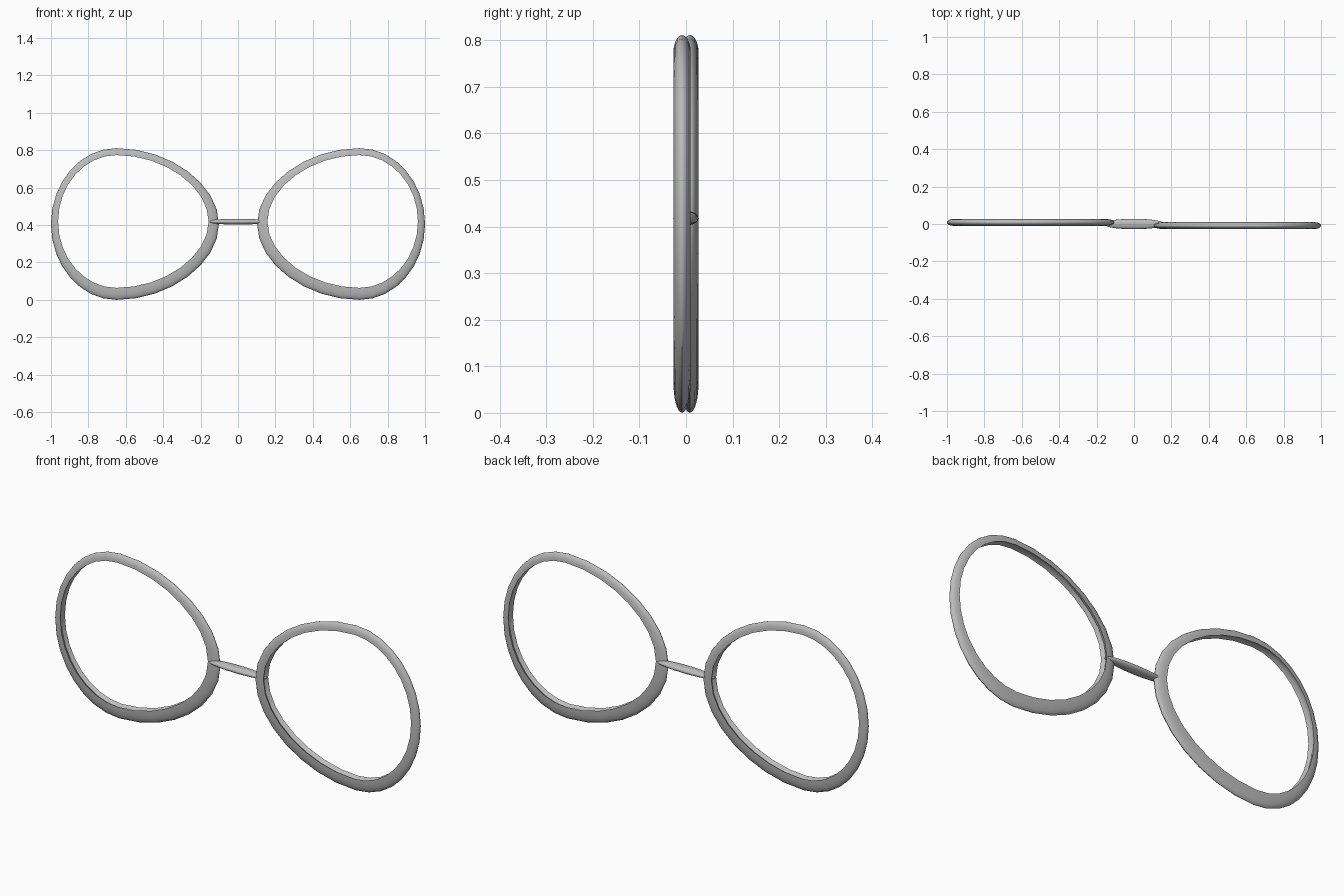
import bpy, bmesh, math
from mathutils import Vector
from mathutils.geometry import interpolate_bezier

cube = bpy.data.objects.get("Cube")
if cube:
    bpy.data.objects.remove(cube, do_unlink=True)

metal = bpy.data.materials.new("grey_metal")
metal.use_nodes = True
grey = (0.5, 0.5, 0.5, 1)
metal.diffuse_color = grey
metal.node_tree.nodes["Principled BSDF"].inputs["Base Color"].default_value = grey


def finish(bm, name):
    bmesh.ops.recalc_face_normals(bm, faces=bm.faces)
    mesh = bpy.data.meshes.new(name)
    bm.to_mesh(mesh)
    bm.free()
    mesh.materials.append(metal)
    mesh.shade_smooth()
    mesh.set_sharp_from_angle(angle=math.radians(45))
    obj = bpy.data.objects.new(name, mesh)
    bpy.context.collection.objects.link(obj)
    return obj


def loop(x_out, x_in, top, bottom, x_mid=0.65, steps=9):
    """Egg-shaped closed loop, built from four curved quarters."""
    mid = (top + bottom) / 2
    pts = []
    corners = [(x_out, top), (x_in, top), (x_in, bottom), (x_out, bottom)]
    for i, (x, z) in enumerate(corners):
        side, pole, corner = Vector((x, mid)), Vector((x_mid, z)), Vector((x, z))
        k = 0.55 if x == x_out else 0.52
        ctrl = [side, side.lerp(corner, k), pole.lerp(corner, k), pole]
        if i % 2:
            ctrl.reverse()
        pts += interpolate_bezier(*ctrl, steps)[:-1]
    return pts


def rim(name, side, y, depth=0.0185, arc=10):
    """Half-oval section with a shallow inner groove, swept round the outlines."""
    outer = loop(1.0, 0.102, 0.811, 0.0)
    inner = loop(0.962, 0.157, 0.774, 0.064)
    angles = [math.pi * (j / arc - 0.5) for j in range(arc + 1)]
    section = [(math.cos(a), math.sin(a)) for a in angles] + [(0.2, 0)]
    bm = bmesh.new()
    rings = []
    for o, n in zip(outer, inner):
        ring = []
        for reach, across in section:
            p = n.lerp(o, reach)
            ring.append(bm.verts.new((side * p.x, y + depth * across, p.y)))
        rings.append(ring)
    for i, ring in enumerate(rings):
        nxt = rings[(i + 1) % len(rings)]
        for j in range(len(section)):
            k = (j + 1) % len(section)
            bm.faces.new((ring[j], ring[k], nxt[k], nxt[j]))
    return finish(bm, name)


# Rims, one set slightly ahead of the other
rim("left_rim", 1, -0.0085)
rim("right_rim", -1, 0.0085)

# Flattened, blunt-ended bar joining the rims
bm = bmesh.new()
bmesh.ops.create_uvsphere(bm, u_segments=24, v_segments=20, radius=1)
for v in bm.verts:
    x, y, z = v.co
    blunt = max(math.hypot(x, y), 0.01) ** -0.2
    v.co = (z * 0.157, y * blunt * 0.0275, 0.418 + x * blunt * 0.0155)
finish(bm, "bridge")
